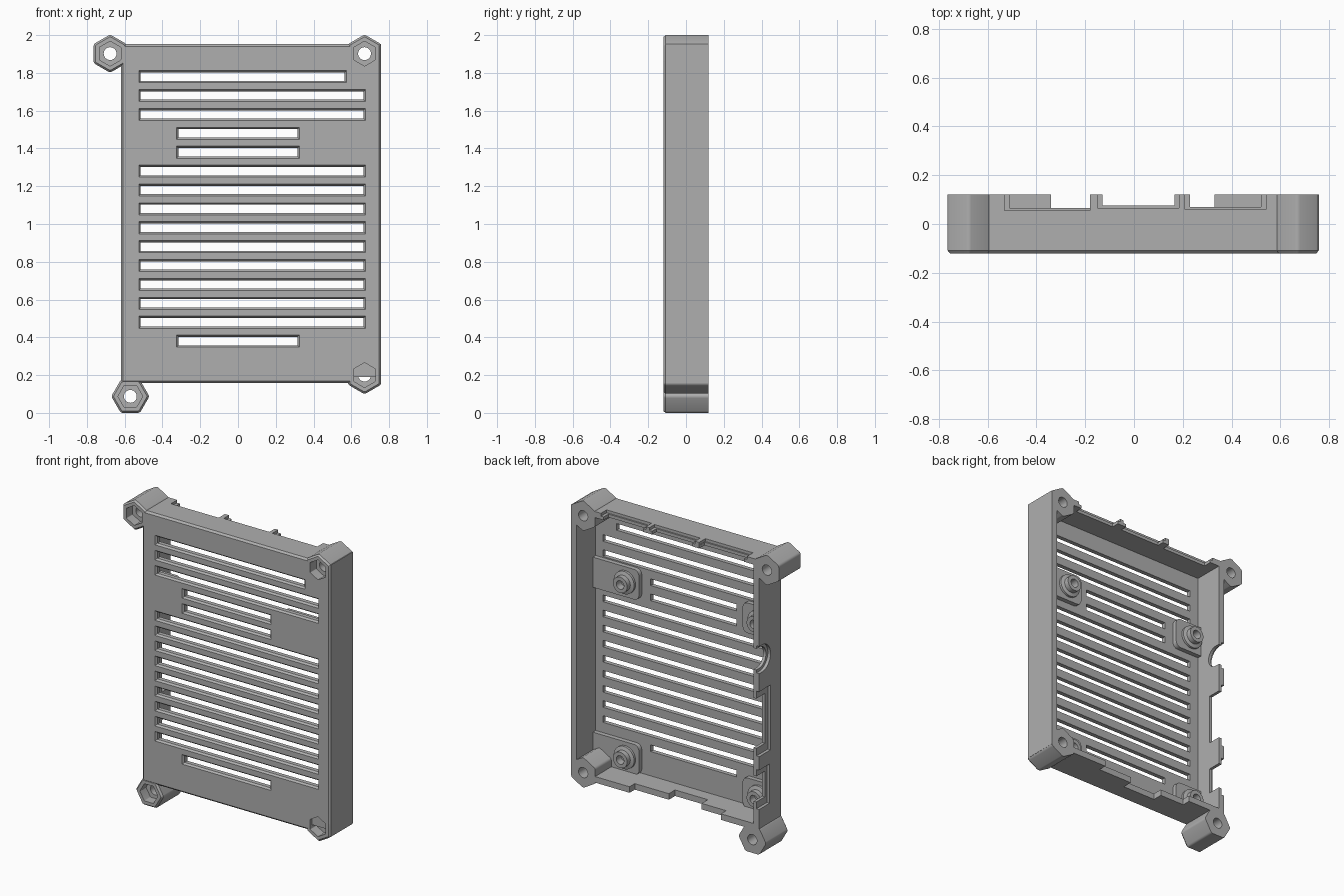
import bpy, bmesh
from math import sin, cos, pi, radians

if "Cube" in bpy.data.objects:
    bpy.data.objects.remove(bpy.data.objects["Cube"], do_unlink=True)

grey = bpy.data.materials.new("plain grey")
grey.use_nodes = True
grey.diffuse_color = (0.43, 0.43, 0.43, 1)
grey.node_tree.nodes["Principled BSDF"].inputs["Base Color"].default_value = (0.43, 0.43, 0.43, 1)

FRONT, BACK, FLOOR = -0.12, 0.12, -0.08


def loft(bm, rings):
    """Closed solid through matching rings of points."""
    rows = [[bm.verts.new(p) for p in ring] for ring in rings]
    n = len(rows[0])
    for a, b in zip(rows, rows[1:]):
        for i in range(n):
            j = (i + 1) % n
            bm.faces.new((a[i], a[j], b[j], b[i]))
    bm.faces.new(rows[0])
    bm.faces.new(rows[-1])


def make(name, *solids):
    """Object from one or more solids, each a list of rings."""
    bm = bmesh.new()
    for rings in solids:
        loft(bm, rings)
    bmesh.ops.recalc_face_normals(bm, faces=bm.faces)
    mesh = bpy.data.meshes.new(name)
    bm.to_mesh(mesh)
    bm.free()
    mesh.materials.append(grey)
    ob = bpy.data.objects.new(name, mesh)
    bpy.context.collection.objects.link(ob)
    return ob


def combine(target, tool, operation):
    mod = target.modifiers.new("shape", 'BOOLEAN')
    mod.operation, mod.solver, mod.object = operation, 'EXACT', tool
    bpy.context.view_layer.objects.active = target
    bpy.ops.object.modifier_apply(modifier=mod.name)
    bpy.data.objects.remove(tool, do_unlink=True)


def rect(x0, x1, z0, z1, y, grow=0):
    x0, x1, z0, z1 = x0 - grow, x1 + grow, z0 - grow, z1 + grow
    return [(x0, y, z0), (x1, y, z0), (x1, y, z1), (x0, y, z1)]


def box(x0, x1, y0, y1, z0, z1):
    return [rect(x0, x1, z0, z1, y0), rect(x0, x1, z0, z1, y1)]


def hexagon(x, z, y, reach, radius, turn):
    """Hexagon with rounded corners."""
    pts = []
    for k in range(6):
        a = radians(turn + 60 * k)
        for d in (-30, -10, 10, 30):
            b = a + radians(d)
            pts.append((x + reach * cos(a) + radius * cos(b), y,
                        z + reach * sin(a) + radius * sin(b)))
    return pts


def circle(x, z, y, r, n=32):
    return [(x + r * cos(2 * pi * i / n), y, z + r * sin(2 * pi * i / n)) for i in range(n)]


def u_notch(x0, x1, y, z, r):
    """Round-bottomed notch through a side wall, open to the back."""
    arc = [(y - r * sin(pi * i / 16), z + r * cos(pi * i / 16)) for i in range(17)]
    profile = [(0.3, z + r)] + arc + [(0.3, z - r)]
    return [[(x, p, q) for p, q in profile] for x in (x0, x1)]


# Tray: plate with softened front edge, hollowed from the back
outline = (-0.62, 0.758, 0.157, 1.953)
tray = make("tray", [rect(*outline, FRONT, -0.012), rect(*outline, FRONT + 0.012), rect(*outline, BACK)])
combine(tray, make("cavity", box(-0.58, 0.718, FLOOR, 0.3, 0.197, 1.913)), 'DIFFERENCE')

# Corner screw bosses
bosses = [(-0.677, 1.902, 30), (0.67, 1.902, 30), (0.67, 0.2, 30), (-0.57, 0.0875, 0)]
combine(tray, make("boss", *[[hexagon(x, z, FRONT, 0.078, 0.01, t),
                              hexagon(x, z, FRONT + 0.012, 0.078, 0.02, t),
                              hexagon(x, z, BACK, 0.078, 0.02, t)] for x, z, t in bosses]), 'UNION')
combine(tray, make("nut_pocket", *[[hexagon(x, z, -0.2, 0.06, 0.005, t),
                                    hexagon(x, z, -0.055, 0.06, 0.005, t)]
                                   for x, z, t in bosses]), 'DIFFERENCE')
combine(tray, make("screw_hole", *[[circle(x, z, -0.3, 0.034), circle(x, z, 0.3, 0.034)]
                                   for x, z, t in bosses]), 'DIFFERENCE')

# Vent slots, flared at the front; short ones clear the standoff pads
slots = []
for row in range(15):
    z = 1.78 - 0.1 * row
    x0, x1 = (-0.315, 0.315) if row in (3, 4, 14) else (-0.515, 0.565 if row == 0 else 0.665)
    s = (x0, x1, z - 0.022, z + 0.022)
    slots.append([rect(*s, -0.2, 0.01), rect(*s, FRONT, 0.01), rect(*s, FRONT + 0.012), rect(*s, 0)])
combine(tray, make("slot", *slots), 'DIFFERENCE')

# Outer port recesses on the top and right walls
combine(tray, make("port_recess",
                   box(-0.53, -0.18, 0.055, 0.3, 1.934, 2.1),
                   box(-0.15, 0.185, 0.065, 0.3, 1.934, 2.1),
                   box(0.21, 0.54, 0.06, 0.3, 1.934, 2.1),
                   box(-0.8, -0.6, 0.0, 0.3, 0.65, 1.08),
                   box(-0.8, -0.6, 0.01, 0.3, 0.3, 0.56),
                   u_notch(-0.8, -0.6, 0.09, 1.29, 0.09)), 'DIFFERENCE')

# Through openings of the ports and the stepped card slot at the bottom
combine(tray, make("port_opening",
                   box(-0.51, -0.181, 0.065, 0.3, 1.85, 2.1),
                   box(-0.13, 0.165, 0.075, 0.3, 1.85, 2.1),
                   box(0.23, 0.52, 0.07, 0.3, 1.85, 2.1),
                   box(-0.34, 0.33, 0.065, 0.3, 0.05, 0.25),
                   box(-0.8, -0.5, 0.03, 0.3, 0.7, 1.03),
                   box(-0.8, -0.5, 0.03, 0.3, 0.345, 0.515),
                   u_notch(-0.8, -0.5, 0.09, 1.29, 0.07)), 'DIFFERENCE')
combine(tray, make("card_slot", box(-0.16, 0.08, 0.0, 0.3, 0.05, 0.25)), 'DIFFERENCE')


def pad_ring(side, z, y):
    """Tab running from the side wall, with rounded inner corners."""
    wall, tip, half, r = (0.73 if side > 0 else 0.6), 0.38, 0.1, 0.035
    arcs = [(tip + r - r * cos(a), half - r + r * sin(a))
            for a in (pi / 2 - pi / 8 * i for i in range(5))]
    pts = [(wall, half)] + arcs + [(x, -h) for x, h in reversed(arcs)] + [(wall, -half)]
    return [(side * x, y, z + h) for x, h in pts]


# Board standoffs on pads
parts = [tray]
for side, name in ((1, "left"), (-1, "right")):
    for z, level in ((1.45, "upper"), (0.29, "lower")):
        parts.append(make(f"{level}_{name}_pad", [pad_ring(side, z, -0.1), pad_ring(side, z, -0.05)]))
        x = 0.48 if side > 0 else -0.5
        steps = [(-0.09, 0.075), (-0.035, 0.075), (-0.028, 0.052), (0.005, 0.052),
                 (0.005, 0.028), (-0.045, 0.028)]
        parts.append(make(f"{level}_{name}_standoff", [circle(x, z, y, r) for y, r in steps]))

# Smooth curves, keep edges sharp
bpy.ops.object.select_all(action='DESELECT')
for ob in parts:
    ob.select_set(True)
bpy.context.view_layer.objects.active = tray
bpy.ops.object.shade_smooth_by_angle(angle=radians(30))
